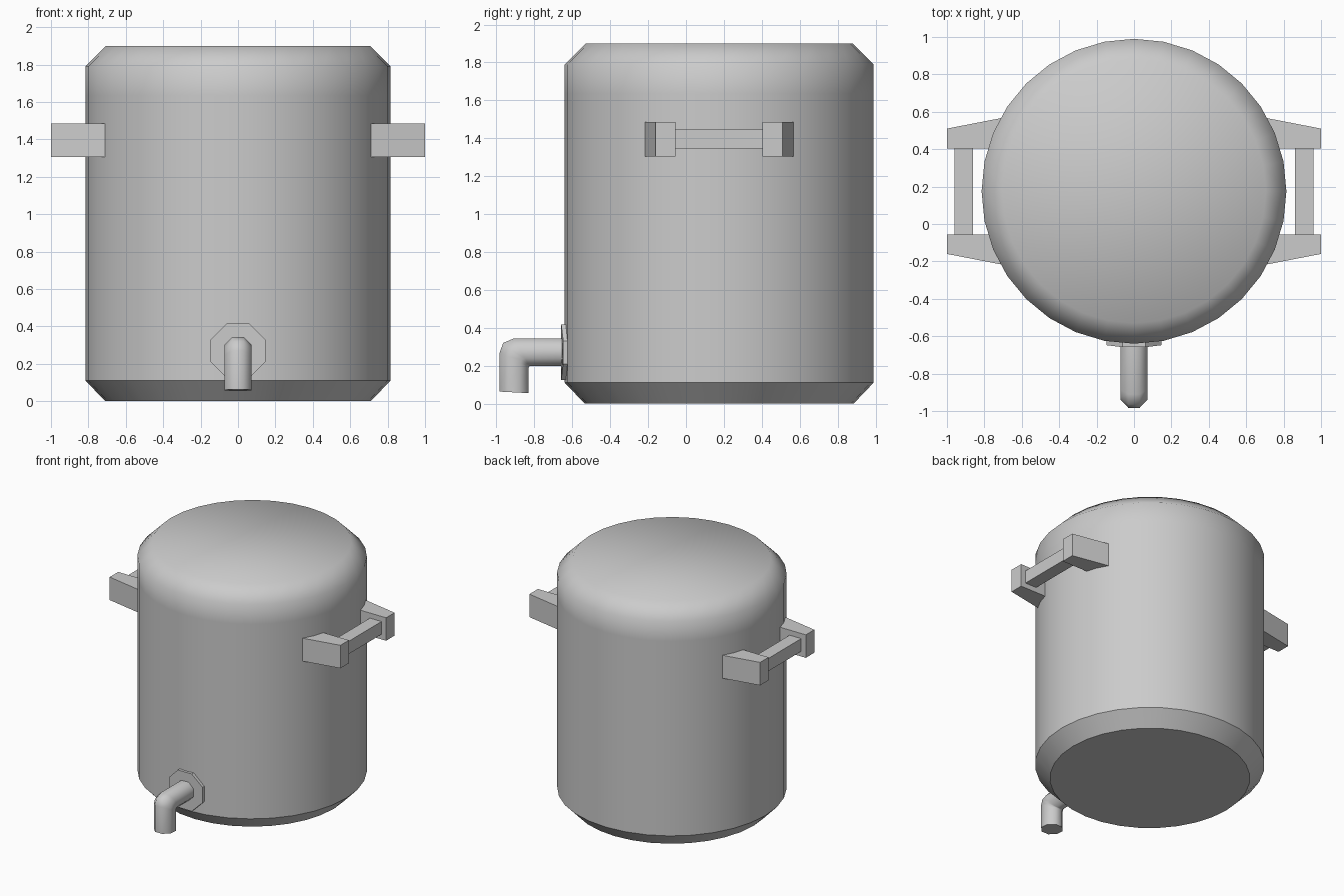
import bpy, math
from mathutils import Vector

if "Cube" in bpy.data.objects:
    bpy.data.objects.remove(bpy.data.objects["Cube"])

CY = 0.175   # y of the vessel axis
R = 0.815    # vessel radius


def make(name, verts, faces, smooth=None):
    mesh = bpy.data.meshes.new(name)
    mesh.from_pydata([tuple(v) for v in verts], [], faces)
    obj = bpy.data.objects.new(name, mesh)
    bpy.context.collection.objects.link(obj)
    bpy.ops.object.select_all(action='DESELECT')
    obj.select_set(True)
    bpy.context.view_layer.objects.active = obj
    bpy.ops.object.mode_set(mode='EDIT')
    bpy.ops.mesh.select_all(action='SELECT')
    bpy.ops.mesh.normals_make_consistent(inside=False)
    bpy.ops.object.mode_set(mode='OBJECT')
    if smooth:
        bpy.ops.object.shade_smooth_by_angle(angle=math.radians(smooth))
    return obj


def loft(name, rings, smooth=None, cap_start=True, cap_end=True):
    n = len(rings[0])
    verts = [v for ring in rings for v in ring]
    faces = [(k * n + i, k * n + (i + 1) % n, (k + 1) * n + (i + 1) % n, (k + 1) * n + i)
             for k in range(len(rings) - 1) for i in range(n)]
    if cap_start:
        faces.append(tuple(reversed(range(n))))
    if cap_end:
        faces.append(tuple(range(len(verts) - n, len(verts))))
    return make(name, verts, faces, smooth)


def circle(r, z, n=32):
    return [(r * math.cos(2 * math.pi * i / n), CY + r * math.sin(2 * math.pi * i / n), z)
            for i in range(n)]


def box(name, x0, x1, y0, y1, z0, z1):
    rings = [[(x0, y0, z), (x1, y0, z), (x1, y1, z), (x0, y1, z)] for z in (z0, z1)]
    return loft(name, rings)


# Vessel body with sharp lower chamfer, and softly shaded lid
loft("body", [circle(0.71, 0), circle(R, 0.11), circle(R, 1.635)], 30, cap_end=False)
loft("lid", [circle(R, 1.635), circle(R, 1.79), circle(0.705, 1.9)], 60, cap_start=False)

# Side handles: two tapered brackets and a grip bar on each side
for side, sx in (("left", -1), ("right", 1)):
    for end, sy in (("front", -1), ("back", 1)):
        outline = [(0.69, 0.23), (1.0, 0.23), (1.0, 0.335), (0.69, 0.395)]
        rings = [[(sx * x, CY + sy * y, z) for x, y in outline] for z in (1.305, 1.485)]
        loft(f"{side}_{end}_handle_bracket", rings)
    box(f"{side}_handle_bar", sx * 0.86, sx * 0.96, CY - 0.235, CY + 0.235, 1.345, 1.445)

# Octagonal mounting plate, curved to follow the vessel wall
octagon = [(math.cos(math.radians(22.5 + 45 * i)), math.sin(math.radians(22.5 + 45 * i)))
           for i in range(8)]
plate = [(0.158 * c, 0.27 + 0.158 * s) for c, s in octagon]
front = [(x, CY - math.sqrt((R + 0.021) ** 2 - x * x), z) for x, z in plate]
back = [(x, CY - math.sqrt((R - 0.01) ** 2 - x * x), z) for x, z in plate]
loft("tap_plate", [front, back])

# Tap pipe: octagonal rings given by their inner and outer (y, z) points
sections = [((-0.62, 0.197), (-0.62, 0.343)),
            ((-0.825, 0.197), (-0.91, 0.343)),
            ((-0.828, 0.195), (-0.965, 0.32)),
            ((-0.83, 0.19), (-0.983, 0.27)),
            ((-0.83, 0.055), (-0.983, 0.063))]
rings = []
for (iy, iz), (oy, oz) in sections:
    centre = Vector((0, (iy + oy) / 2, (iz + oz) / 2))
    half = Vector((0, (oy - iy) / 2, (oz - iz) / 2)) / math.cos(math.pi / 8)
    rings.append([centre + Vector((0.079 * c, 0, 0)) + half * s for c, s in octagon])
loft("tap_pipe", rings, 50)
